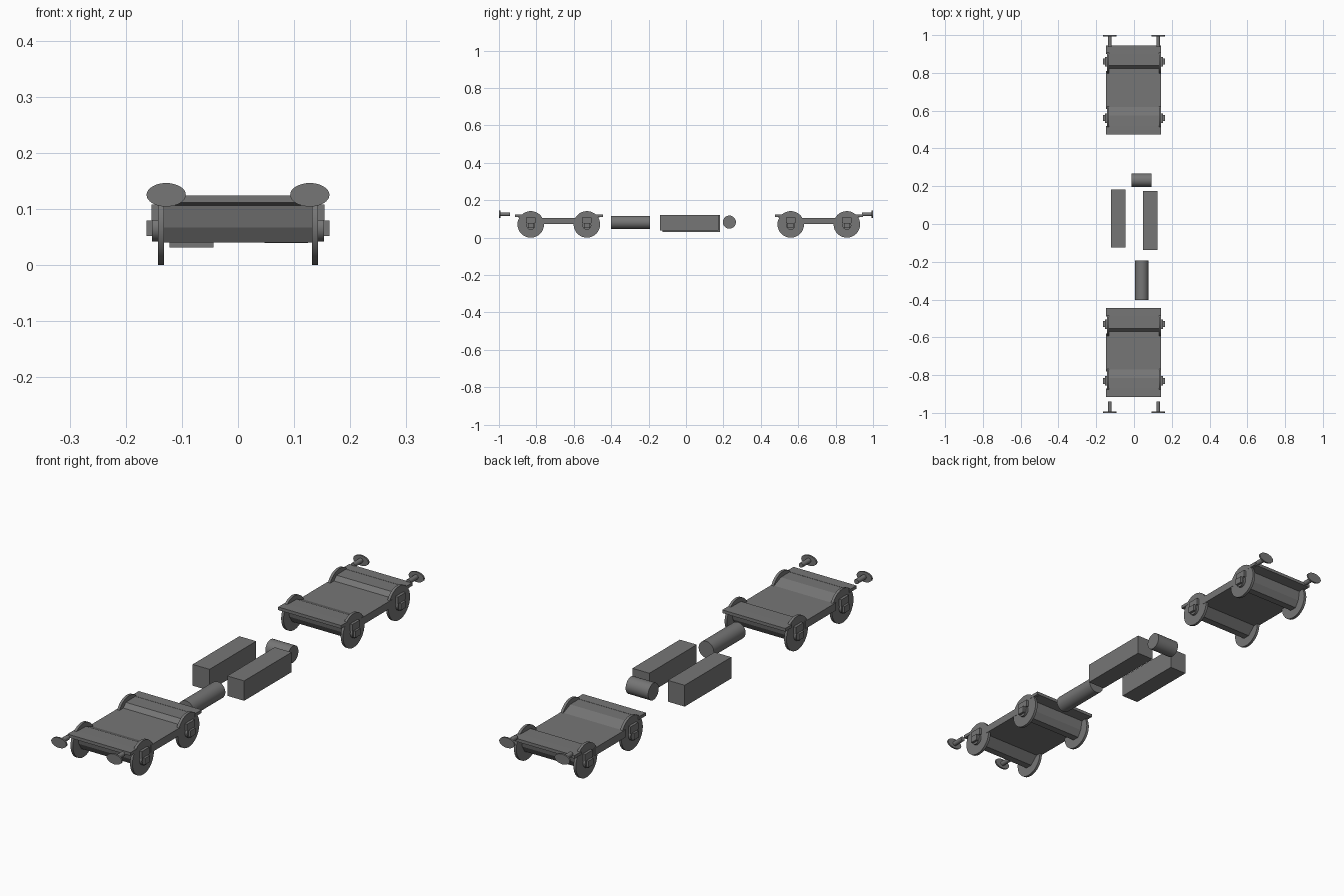
import bpy, bmesh, math
from mathutils import Matrix

if "Cube" in bpy.data.objects:
    bpy.data.objects.remove(bpy.data.objects["Cube"])

dark = bpy.data.materials.new("dark_metal")
dark.diffuse_color = (0.18, 0.18, 0.18, 1)
dark.use_nodes = True
dark.node_tree.nodes["Principled BSDF"].inputs["Base Color"].default_value = dark.diffuse_color


def finish(name, bm, smooth=False):
    bmesh.ops.recalc_face_normals(bm, faces=bm.faces)
    me = bpy.data.meshes.new(name)
    bm.to_mesh(me)
    bm.free()
    me.materials.append(dark)
    ob = bpy.data.objects.new(name, me)
    bpy.context.collection.objects.link(ob)
    if smooth:
        bpy.ops.object.select_all(action='DESELECT')
        bpy.context.view_layer.objects.active = ob
        ob.select_set(True)
        bpy.ops.object.shade_smooth_by_angle(angle=math.radians(30))
    return ob


def box(name, x0, x1, y0, y1, z0, z1):
    bm = bmesh.new()
    m = Matrix.Translation(((x0 + x1) / 2, (y0 + y1) / 2, (z0 + z1) / 2))
    m = m @ Matrix.Diagonal((abs(x1 - x0), y1 - y0, z1 - z0, 1))
    bmesh.ops.create_cube(bm, size=1, matrix=m)
    return finish(name, bm)


def cyl(name, loc, r, length, axis, n=32, squash=1.0):
    # squash flattens the circle vertically
    bm = bmesh.new()
    rot = Matrix.Rotation(math.pi / 2, 4, 'Y' if axis == 'X' else 'X')
    m = Matrix.Translation(loc) @ Matrix.Diagonal((1, 1, squash, 1)) @ rot
    bmesh.ops.create_cone(bm, cap_ends=True, segments=n, radius1=r, radius2=r,
                          depth=length, matrix=m)
    return finish(name, bm, True)


def extrude_x(name, pts, half):
    # side profile (y, z) extruded across the width
    bm = bmesh.new()
    f = bm.faces.new([bm.verts.new((-half, y, z)) for y, z in pts])
    ext = bmesh.ops.extrude_face_region(bm, geom=[f])
    vs = [v for v in ext['geom'] if isinstance(v, bmesh.types.BMVert)]
    bmesh.ops.translate(bm, verts=vs, vec=(2 * half, 0, 0))
    return finish(name, bm)


# bogie frame: raised ends, dropped middle, axle housings below
PROFILE = [(-0.235, 0.111), (-0.19, 0.106), (-0.182, 0.067), (-0.165, 0.04),
           (-0.135, 0.04), (-0.10, 0.072), (0.10, 0.072), (0.135, 0.04),
           (0.165, 0.04), (0.182, 0.067), (0.19, 0.106), (0.235, 0.111),
           (0.235, 0.124), (0.128, 0.122), (0.112, 0.104), (-0.09, 0.104),
           (-0.135, 0.122), (-0.235, 0.124)]

for label, c in (("front", -0.68), ("rear", 0.71)):
    extrude_x(label + "_bogie_frame", [(y + c, z) for y, z in PROFILE], 0.132)
    # full-width middle slab and end beams
    box(label + "_bogie_slab", -0.147, 0.144, c - 0.10, c + 0.10, 0.072, 0.104)
    for s in (-1, 1):
        y0, y1 = sorted((c + s * 0.19, c + s * 0.235))
        box(label + "_end_beam", -0.147, 0.144, y0, y1, 0.111, 0.124)
        y = c + s * 0.15
        for side in (-1, 1):
            # wheel, hub, axle box and hanger
            cyl(label + "_wheel", (side * 0.1375, y, 0.071), 0.071, 0.011, 'X')
            cyl(label + "_hub", (side * 0.147, y, 0.066), 0.024, 0.012, 'X', 16)
            box(label + "_axle_box", side * 0.143, side * 0.163,
                y - 0.016, y + 0.016, 0.052, 0.079)
            box(label + "_axle_hanger", side * 0.143, side * 0.154,
                y - 0.025, y + 0.025, 0.079, 0.108)

# buffers at both ends
for end in (-1, 1):
    for side in (-1, 1):
        cyl("buffer_stem", (side * 0.128, end * 0.968, 0.125), 0.010, 0.054, 'Y', 16)
        cyl("buffer_head", (side * 0.128, end * 0.9965, 0.125), 0.035, 0.007, 'Y', 32, 0.6)

# equipment boxes and tanks under the middle
box("left_equipment_box", -0.122, -0.044, -0.125, 0.183, 0.031, 0.12)
box("right_equipment_box", 0.047, 0.125, -0.138, 0.175, 0.039, 0.122)
cyl("long_tank", (0.041, -0.297, 0.082), 0.035, 0.21, 'Y')
cyl("short_tank", (0.040, 0.232, 0.083), 0.035, 0.104, 'X')
